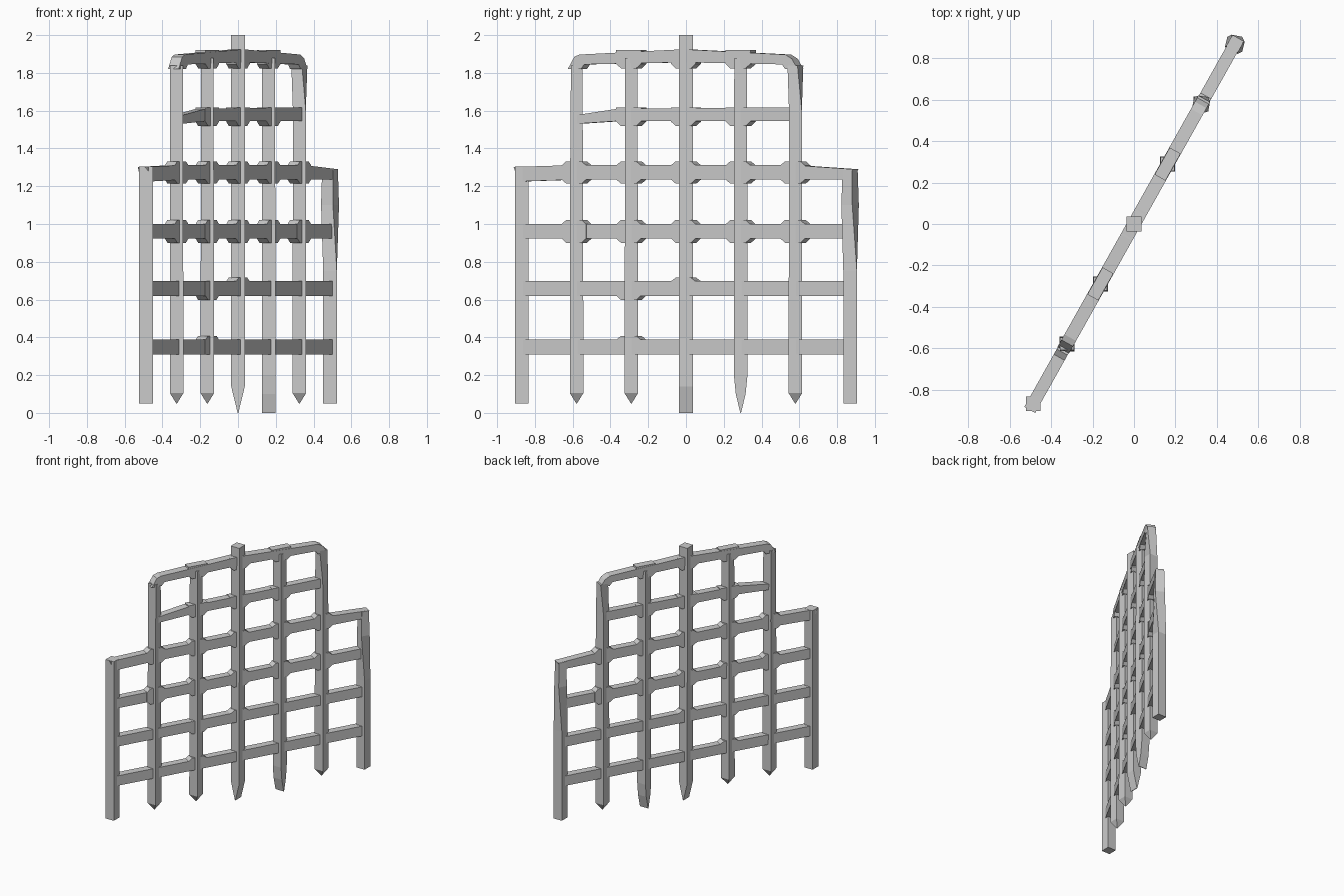
import bpy, math
from mathutils import Vector

if "Cube" in bpy.data.objects:
    bpy.data.objects.remove(bpy.data.objects["Cube"])

ANG = math.atan2(0.872, 0.489)          # gate plane runs diagonally
U = Vector((math.cos(ANG), math.sin(ANG), 0))
V = Vector((-U.y, U.x, 0))
STEP = 0.332                            # spacing of uprights along the gate


def make(name, verts, faces):
    me = bpy.data.meshes.new(name)
    me.from_pydata([tuple(v) for v in verts], [], faces)
    me.update()
    ob = bpy.data.objects.new(name, me)
    bpy.context.collection.objects.link(ob)
    return ob


def plate(name, outline, half):
    """Extrude an (s, z) outline (counter-clockwise) across the gate thickness."""
    n = len(outline)
    verts = [U * s + V * d + Vector((0, 0, z)) for d in (-half, half) for s, z in outline]
    faces = [list(range(n)), list(range(2 * n - 1, n - 1, -1))]
    faces += [[i, i + n, (i + 1) % n + n, (i + 1) % n] for i in range(n)]
    make(name, verts, faces)


def upright(name, s, sections):
    """Loft four-sided sections (z, half x, half y, twist in degrees) up a post."""
    verts = []
    for z, hx, hy, tw in sections:
        t = math.radians(tw)
        for a, b in ((-hx, -hy), (hx, -hy), (hx, hy), (-hx, hy)):
            verts.append(U * s + Vector((a * math.cos(t) - b * math.sin(t),
                                         a * math.sin(t) + b * math.cos(t), z)))
    m = len(sections)
    faces = [[3, 2, 1, 0], [4 * m - 4 + k for k in range(4)]]
    for r in range(m - 1):
        for k in range(4):
            j = (k + 1) % 4
            faces.append([4 * r + k, 4 * r + j, 4 * r + 4 + j, 4 * r + 4 + k])
    make(name, verts, faces)


H, T = 0.036, 0.002
spike = [(0.05, T, T, 0), (0.105, H, H, 0)]
wedge_y = [(0.0, T, H, 0), (0.14, H, H, 0)]
wedge_x = [(0.0, H, T, 0), (0.1, H, 0.026, 0), (0.2, H, H, 0)]

# Uprights: blunt end posts, spiked and wedge-tipped inner bars
upright("end_post_left", -3 * STEP, [(0.05, H, H, 0), (1.305, H, H, 0)])
upright("end_post_right", 3 * STEP, [(0.05, H, H, 0), (0.75, H, H, 0),
                                     (1.1, 0.036, 0.033, -29), (1.29, 0.032, 0.028, -29)])
upright("bar_1", -2 * STEP, spike + [(1.3, 0.034, 0.034, 0), (1.84, 0.034, 0.03, 0)])
upright("bar_2", -STEP, spike + [(1.88, 0.033, 0.033, 0)])
upright("centre_bar", 0, wedge_y + [(2.0, 0.037, 0.037, 0)])
upright("bar_4", STEP, wedge_x + [(1.88, 0.034, 0.034, 0)])
upright("bar_5", 2 * STEP, spike + [(1.6, 0.034, 0.034, 0), (1.84, 0.032, 0.03, -29)])

# Lower cross rails
E = 3 * STEP
for k, (z0, z1) in enumerate(((0.31, 0.388), (0.62, 0.698), (0.922, 1.0))):
    plate(f"rail_{k + 1}", [(-E, z0), (E, z0), (E, z1), (-E, z1)], 0.029)

# Shoulder rail across the full width
plate("shoulder_rail", [(-1.0, 1.225), (-0.66, 1.235), (0.66, 1.235), (1.0, 1.235),
                        (1.03, 1.29), (0.66, 1.312), (-0.66, 1.312), (-1.03, 1.302)], 0.03)

# Upper rail between the two shoulders
plate("upper_rail", [(-0.66, 1.53), (-0.4, 1.545), (0.66, 1.545),
                     (0.66, 1.618), (-0.4, 1.61), (-0.66, 1.575)], 0.029)

# Crowned top rail with clipped corners
plate("top_rail", [(-0.70, 1.82), (-0.62, 1.82), (-0.6, 1.845), (0, 1.856), (0.6, 1.845),
                   (0.62, 1.82), (0.695, 1.82), (0.66, 1.875), (0.62, 1.897), (0, 1.925),
                   (-0.63, 1.897), (-0.66, 1.885)], 0.032)


# Corner gussets where bars and rails cross
def gusset(i, z, up, down):
    s, w, p, r = i * STEP, 0.075, 0.046, 0.037
    pts = [(s - p, z - r - down), (s + p, z - r - down), (s + w, z - r), (s + w, z + r),
           (s + p, z + r + up), (s - p, z + r + up), (s - w, z + r), (s - w, z - r)]
    if not up:
        pts[4:6] = []
    if not down:
        pts[0:2] = []
    plate("joint_gusset", pts, 0.03)


for i in range(-2, 3):
    gusset(i, 0.961, 0.024, 0.024)
    gusset(i, 1.273, 0.022, 0.022)
    if abs(i) < 2:
        gusset(i, 1.58, 0, 0.024)
        gusset(i, 1.885, 0, 0.024)
gusset(-1, 0.349, 0.022, 0)
gusset(-1, 0.659, 0, 0.024)
gusset(0, 0.659, 0.02, 0)
